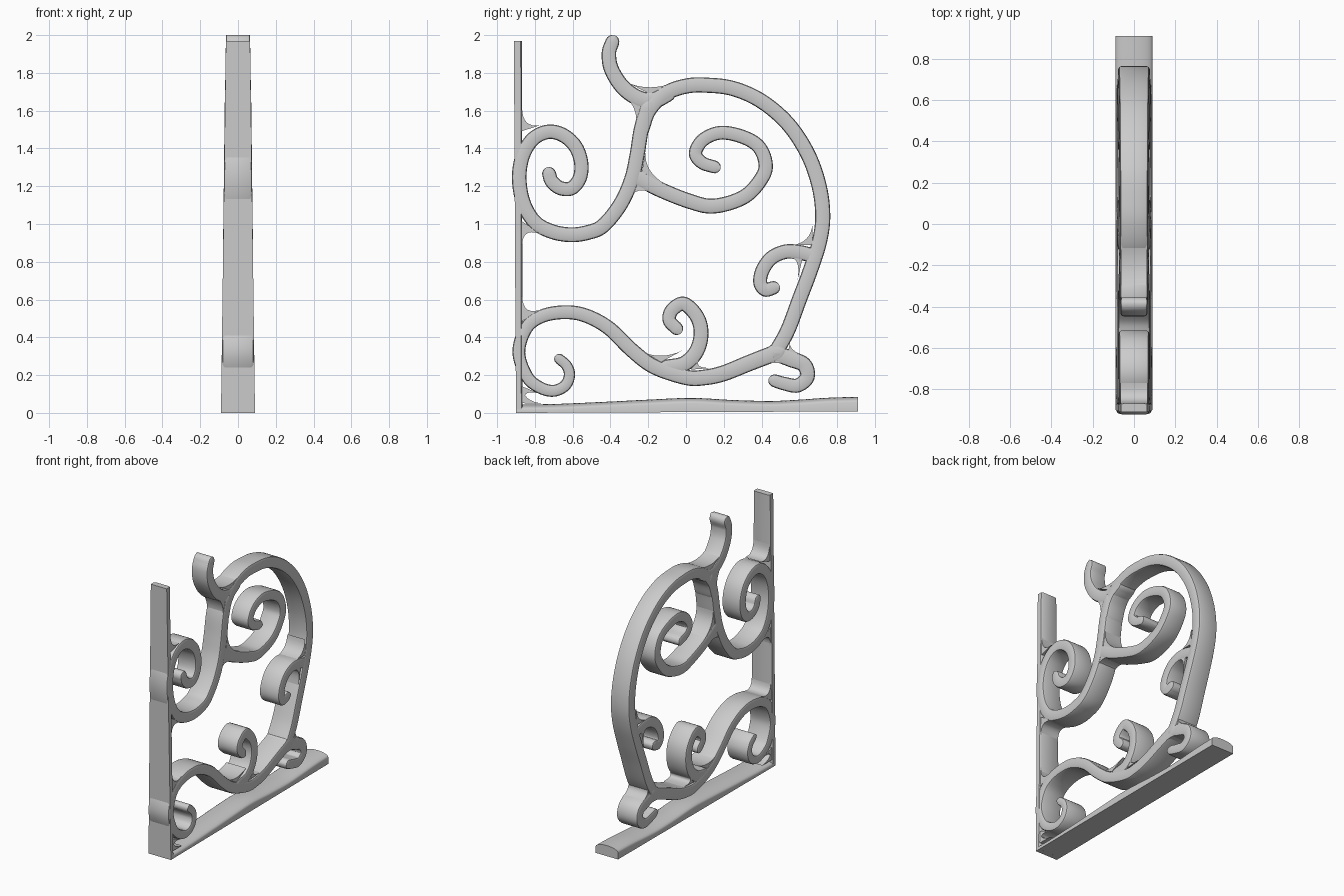
import bpy, bmesh, math
from mathutils import Vector


def half_width(z):
    # the whole bracket gets narrower in x toward the top
    return 0.089 - 0.0115 * z


def finish(name, bm, angle=40):
    bmesh.ops.recalc_face_normals(bm, faces=bm.faces)
    me = bpy.data.meshes.new(name)
    bm.to_mesh(me)
    bm.free()
    ob = bpy.data.objects.new(name, me)
    bpy.context.collection.objects.link(ob)
    bpy.ops.object.select_all(action='DESELECT')
    ob.select_set(True)
    bpy.context.view_layer.objects.active = ob
    bpy.ops.object.shade_smooth_by_angle(angle=math.radians(angle))
    return ob


def loft(name, rings):
    bm = bmesh.new()
    rows = [[bm.verts.new(p) for p in ring] for ring in rings]
    n = len(rows[0])
    for a, b in zip(rows, rows[1:]):
        for i in range(n):
            j = (i + 1) % n
            bm.faces.new((a[i], a[j], b[j], b[i]))
    bm.faces.new(rows[0])
    bm.faces.new(rows[-1])
    return finish(name, bm)


def spline(pts, steps=7):
    # Catmull-Rom through 2D points
    p = [Vector(q) for q in pts]
    p = [2 * p[0] - p[1]] + p + [2 * p[-1] - p[-2]]
    out = []
    for a, b, c, d in zip(p, p[1:], p[2:], p[3:]):
        for k in range(steps):
            t = k / steps
            out.append(0.5 * (2 * b + (c - a) * t + (2 * a - 5 * b + 4 * c - d) * t * t
                              + (3 * b - a - 3 * c + d) * t ** 3))
    return out + [p[-2]]


def ribbon(name, pts, r=0.039, inset=0.0, r_end=None):
    # flat iron strip bent along a (y, z) path, edges rounded, ends rounded
    path = spline(pts)
    m = len(path)
    r_end = r_end or r
    stations = []
    for i, p in enumerate(path):
        t = (path[min(i + 1, m - 1)] - path[max(i - 1, 0)]).normalized()
        stations.append((p, t, r + (r_end - r) * i / (m - 1)))
    ang = [math.radians(a) for a in (25, 50, 70, 86)]
    p, t, q = stations[0]
    head = [(p - t * q * math.sin(a), t, q * math.cos(a)) for a in reversed(ang)]
    p, t, q = stations[-1]
    tail = [(p + t * q * math.sin(a), t, q * math.cos(a)) for a in ang]
    rings = []
    for p, t, q in head + stations + tail:
        nrm = Vector((-t.y, t.x))
        w = half_width(p.y) - inset
        c = min(0.014, q * 0.6)
        ring = []
        for sx, sn, a0 in ((1, 1, 0), (-1, 1, 90), (-1, -1, 180), (1, -1, 270)):
            for k in (0, 45, 90):
                a = math.radians(a0 + k)
                x = sx * (w - c) + c * math.cos(a)
                o = p + nrm * (sn * (q - c) + c * math.sin(a))
                ring.append((x, o.x, o.y))
        rings.append(ring)
    return loft(name, rings)


def fillet(name, a, corner, b):
    # concave web that softens a joint between two strips
    a, c, b = Vector(a), Vector(corner), Vector(b)
    out = [(1 - t) ** 2 * a + 2 * t * (1 - t) * c + t * t * b for t in [k / 8 for k in range(9)]]
    inner = c + (c - (a + b) / 2) * 0.25
    poly = out + [inner]
    return loft(name, [[(s * (half_width(p.y) - 0.006), p.x, p.y) for p in poly] for s in (-1, 1)])


# upright wall strip, tapering upward
loft("upright_strip", [[(-w, y0, z), (w, y0, z), (w, y1 - 0.007, z), (w * 0.8, y1, z),
                        (-w * 0.8, y1, z), (-w, y1 - 0.007, z)]
                       for z, w, y0, y1 in ((0, 0.09, -0.9, -0.865), (1, 0.077, -0.906, -0.867),
                                            (1.97, 0.064, -0.911, -0.868))])

# base strip with a crowned, slightly wavy top
rings = []
for y, h in spline([(-0.9, 0.045), (-0.7, 0.047), (-0.4, 0.06), (-0.2, 0.07), (0.03, 0.079),
                    (0.25, 0.068), (0.45, 0.063), (0.6, 0.07), (0.75, 0.08), (0.91, 0.085)]):
    top = [(0.09 * math.cos(math.radians(a)), y, h - 0.028 + 0.028 * math.sin(math.radians(a)))
           for a in range(0, 181, 15)]
    rings.append([(-0.09, y, 0.008 * (y + 0.9) / 1.81), (0.09, y, 0.008 * (y + 0.9) / 1.81)] + top)
loft("base_strip", rings)

# upper wall scroll that becomes the trunk
ribbon("upper_wall_scroll", [
    (-.725, 1.265), (-.71, 1.225), (-.665, 1.19), (-.605, 1.19), (-.562, 1.245), (-.555, 1.325),
    (-.585, 1.41), (-.65, 1.47), (-.73, 1.488), (-.81, 1.45), (-.865, 1.36), (-.883, 1.24),
    (-.86, 1.11), (-.8, 1.01), (-.71, .96), (-.61, .943), (-.52, .955), (-.44, .99),
    (-.35, 1.1), (-.29, 1.23), (-.26, 1.36), (-.237, 1.5), (-.205, 1.61)], 0.037, 0, 0.04)

# large outer ring
ribbon("outer_ring", [
    (-.235, 1.5), (-.195, 1.605), (-.11, 1.69), (.0, 1.73), (.11, 1.735), (.25, 1.717), (.4, 1.65),
    (.54, 1.53), (.645, 1.37), (.705, 1.2), (.724, 1.04), (.705, .9), (.655, .745), (.6, .6),
    (.54, .44), (.48, .33)], 0.04, 0.001)

# top hook
ribbon("top_hook", [(-.39, 1.964), (-.408, 1.905), (-.395, 1.82), (-.335, 1.725), (-.25, 1.665),
                    (-.17, 1.655), (-.1, 1.69)], 0.037, 0.002, 0.045)

# central spiral
ribbon("central_spiral", [
    (-.26, 1.25), (-.15, 1.188), (.02, 1.12), (.15, 1.095), (.31, 1.145), (.405, 1.25), (.42, 1.33),
    (.38, 1.415), (.29, 1.465), (.18, 1.483), (.09, 1.445), (.05, 1.375), (.085, 1.325),
    (.15, 1.302)], 0.041, 0.002, 0.034)

# small scroll on the right of the ring
ribbon("side_scroll", [(.68, .83), (.6, .85), (.525, .853), (.452, .82), (.405, .755), (.393, .69),
                       (.42, .652), (.462, .662)], 0.039, 0.002, 0.036)

# lower vine with curl at the wall
ribbon("lower_vine", [
    (-.67, .285), (-.632, .25), (-.617, .2), (-.64, .145), (-.7, .117), (-.77, .133), (-.84, .19),
    (-.885, .32), (-.845, .45), (-.76, .513), (-.64, .533), (-.53, .515), (-.41, .45), (-.29, .335),
    (-.17, .245), (-.0, .188), (.1, .188), (.2, .21), (.34, .266), (.48, .32)], 0.028, 0.001, 0.044)

# middle curl
ribbon("middle_curl", [(-.1, .24), (-.01, .26), (.055, .325), (.08, .42), (.058, .51), (-.012, .578),
                       (-.075, .543), (-.088, .49), (-.05, .447)], 0.042, 0.002, 0.035)

# foot curl
ribbon("foot_curl", [(.47, .32), (.55, .287), (.625, .255), (.642, .19), (.59, .145), (.52, .155),
                     (.47, .17)], 0.044, 0.003, 0.034)

# softened joints
for i, (a, c, b) in enumerate([
        ((-.868, 1.62), (-.868, 1.505), (-.77, 1.523)), ((-.868, .88), (-.868, 1.0), (-.74, .932)),
        ((-.868, .63), (-.868, .5), (-.75, .555)), ((-.868, .14), (-.862, .06), (-.76, .05)),
        ((-.862, .06), (-.862, .13), (-.77, .1)), ((-.31, 1.12), (-.27, 1.215), (-.15, 1.155)),
        ((-.215, 1.38), (-.22, 1.27), (-.1, 1.205)), ((-.27, 1.5), (-.24, 1.61), (-.34, 1.695)),
        ((-.3, 1.745), (-.19, 1.7), (-.06, 1.75)), ((.67, 1.0), (.66, .9), (.56, .888)),
        ((.55, .82), (.61, .82), (.59, .7)), ((.5, .42), (.47, .345), (.37, .315)),
        ((.55, .37), (.55, .33), (.62, .305)), ((-.22, .32), (-.13, .28), (-.02, .33)),
        ((.07, .28), (.04, .235), (.14, .238)), ((.4, .25), (.49, .285), (.57, .24))]):
    fillet(f"joint_web_{i + 1:02d}", a, c, b)
